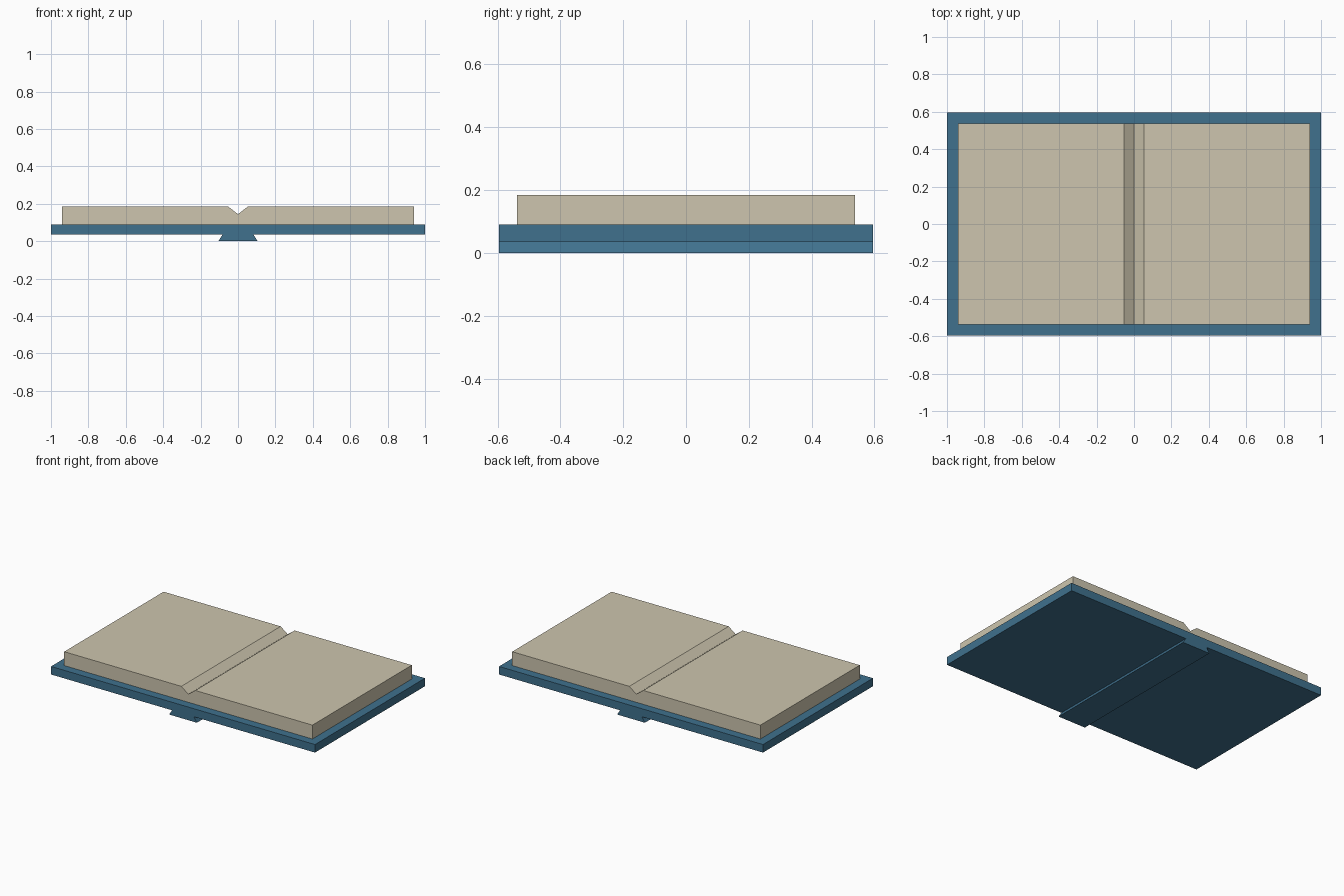
import bpy
import bmesh

if "Cube" in bpy.data.objects:
    bpy.data.objects.remove(bpy.data.objects["Cube"], do_unlink=True)


def make_material(name, rgb):
    mat = bpy.data.materials.new(name)
    mat.use_nodes = True
    mat.diffuse_color = (*rgb, 1)
    bsdf = next(n for n in mat.node_tree.nodes if n.type == 'BSDF_PRINCIPLED')
    bsdf.inputs["Base Color"].default_value = (*rgb, 1)
    return mat


def extrude_profile(name, half, depth, mat):
    """Mirror a half outline (x, z) across x = 0 and extrude it along y."""
    mirrored = [(-x, z) for x, z in reversed(half) if x > 0]
    bm = bmesh.new()
    verts = [bm.verts.new((x, -depth / 2, z)) for x, z in half + mirrored]
    face = bm.faces.new(verts)
    result = bmesh.ops.extrude_face_region(bm, geom=[face])
    moved = [g for g in result["geom"] if isinstance(g, bmesh.types.BMVert)]
    bmesh.ops.translate(bm, vec=(0, depth, 0), verts=moved)
    bmesh.ops.recalc_face_normals(bm, faces=bm.faces)
    mesh = bpy.data.meshes.new(name)
    bm.to_mesh(mesh)
    bm.free()
    mesh.materials.append(mat)
    obj = bpy.data.objects.new(name, mesh)
    bpy.context.collection.objects.link(obj)
    return obj


blue = make_material("cover_blue", (0.05, 0.165, 0.27))
cream = make_material("paper_cream", (0.61, 0.56, 0.425))

# Spine strip, widest at the bottom
extrude_profile("spine", [(0.105, 0), (0.083, 0.035)], 1.19, blue)

# Flat open cover board
extrude_profile("cover", [(1, 0.035), (1, 0.09)], 1.19, blue)

# Page block with a V-shaped gutter along the middle
extrude_profile("pages", [(0.94, 0.09), (0.94, 0.185), (0.053, 0.185), (0, 0.145)],
                1.075, cream)
